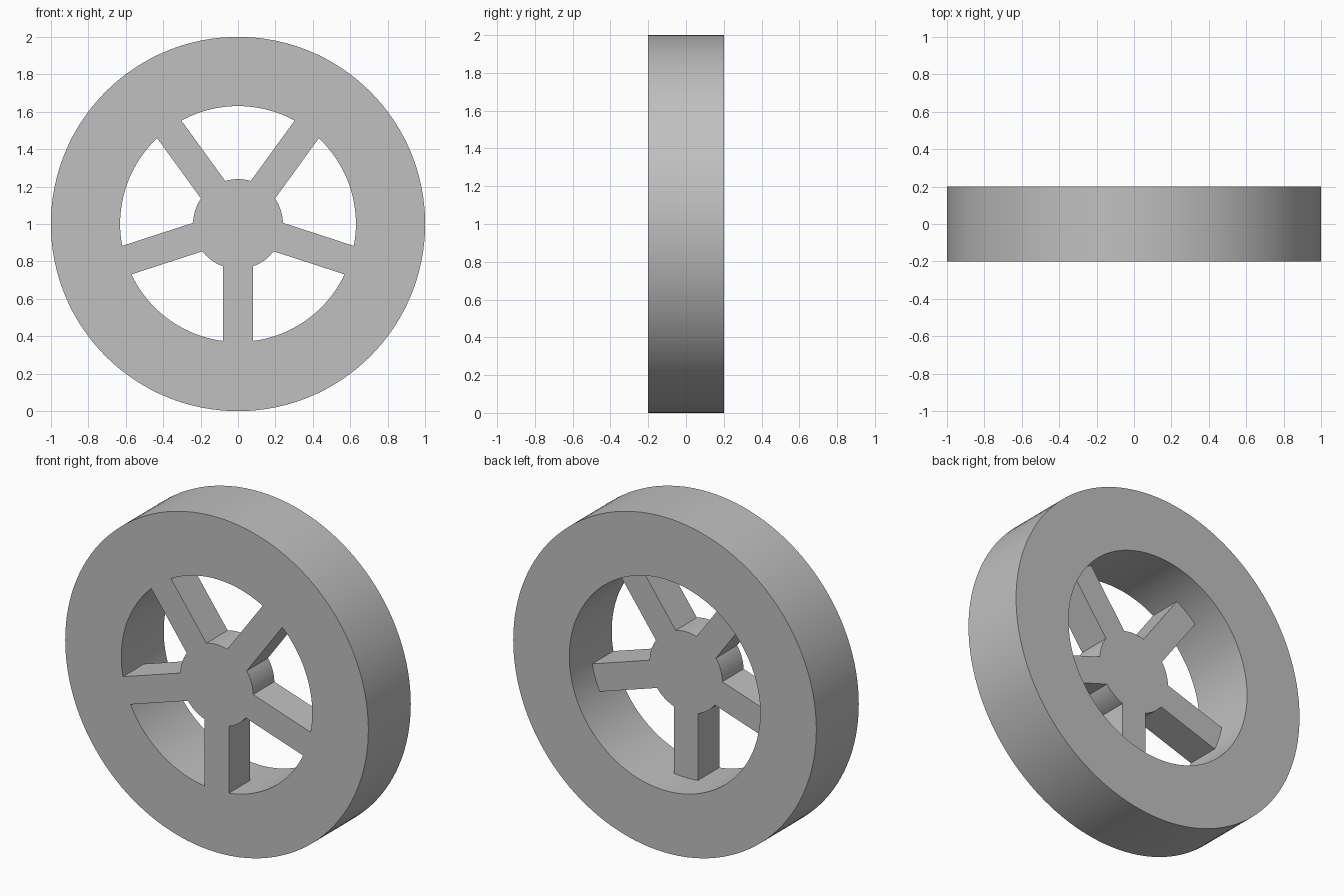
import bpy, bmesh
from math import pi, sin, cos, asin, radians

R_OUT, R_IN, R_HUB = 1.0, 0.63, 0.24
HALF_W = 0.08            # half the spoke width
FRONT, MID, BACK = -0.2, 0.0, 0.2
SEG = 128
SPOKES = 5

if "Cube" in bpy.data.objects:
    bpy.data.objects.remove(bpy.data.objects["Cube"])

grey = bpy.data.materials.new("wheel_grey")
grey.use_nodes = True
grey.diffuse_color = (0.53, 0.53, 0.53, 1)
grey.node_tree.nodes["Principled BSDF"].inputs["Base Color"].default_value = grey.diffuse_color


def make_object(name, bm):
    bmesh.ops.recalc_face_normals(bm, faces=bm.faces)
    mesh = bpy.data.meshes.new(name)
    bm.to_mesh(mesh)
    bm.free()
    mesh.materials.append(grey)
    obj = bpy.data.objects.new(name, mesh)
    bpy.context.collection.objects.link(obj)
    obj.location.z = R_OUT
    return obj


def polar(r, a, y):
    return (r * cos(a), y, r * sin(a))


# Rim: a square section swept round the axle
bm = bmesh.new()
section = [(R_OUT, FRONT), (R_OUT, BACK), (R_IN, BACK), (R_IN, FRONT)]
loops = [[bm.verts.new(polar(r, 2 * pi * i / SEG, y)) for r, y in section] for i in range(SEG)]
for i in range(SEG):
    a, b = loops[i], loops[(i + 1) % SEG]
    for j in range(4):
        k = (j + 1) % 4
        bm.faces.new((a[j], a[k], b[k], b[j]))
wheel = make_object("wheel", bm)

# Hub and spokes: one star outline, flush with the front and half as deep
bm = bmesh.new()
step = 2 * pi / SPOKES
root, tip_r = asin(HALF_W / R_HUB), R_IN + 0.1
tip = asin(HALF_W / tip_r)
outline = []
for s in range(SPOKES):
    mid = radians(-90) + s * step
    outline += [polar(R_HUB, mid - root, FRONT), polar(tip_r, mid - tip, FRONT),
                polar(tip_r, mid + tip, FRONT)]
    arc = step - 2 * root
    outline += [polar(R_HUB, mid + root + arc * i / 10, FRONT) for i in range(10)]
face = bm.faces.new([bm.verts.new(p) for p in outline])
grown = bmesh.ops.extrude_face_region(bm, geom=[face])["geom"]
bmesh.ops.translate(bm, vec=(0, MID - FRONT, 0),
                    verts=[g for g in grown if isinstance(g, bmesh.types.BMVert)])
spider = make_object("hub_and_spokes", bm)
spider.hide_render = True

# Join both into one solid
union = wheel.modifiers.new("join_spokes", "BOOLEAN")
union.operation, union.solver, union.object = "UNION", "EXACT", spider
bpy.context.view_layer.update()
bpy.ops.object.select_all(action="DESELECT")
wheel.select_set(True)
bpy.context.view_layer.objects.active = wheel
bpy.ops.object.modifier_apply(modifier=union.name)
bpy.data.objects.remove(spider)

bpy.ops.object.shade_smooth_by_angle(angle=radians(30))
